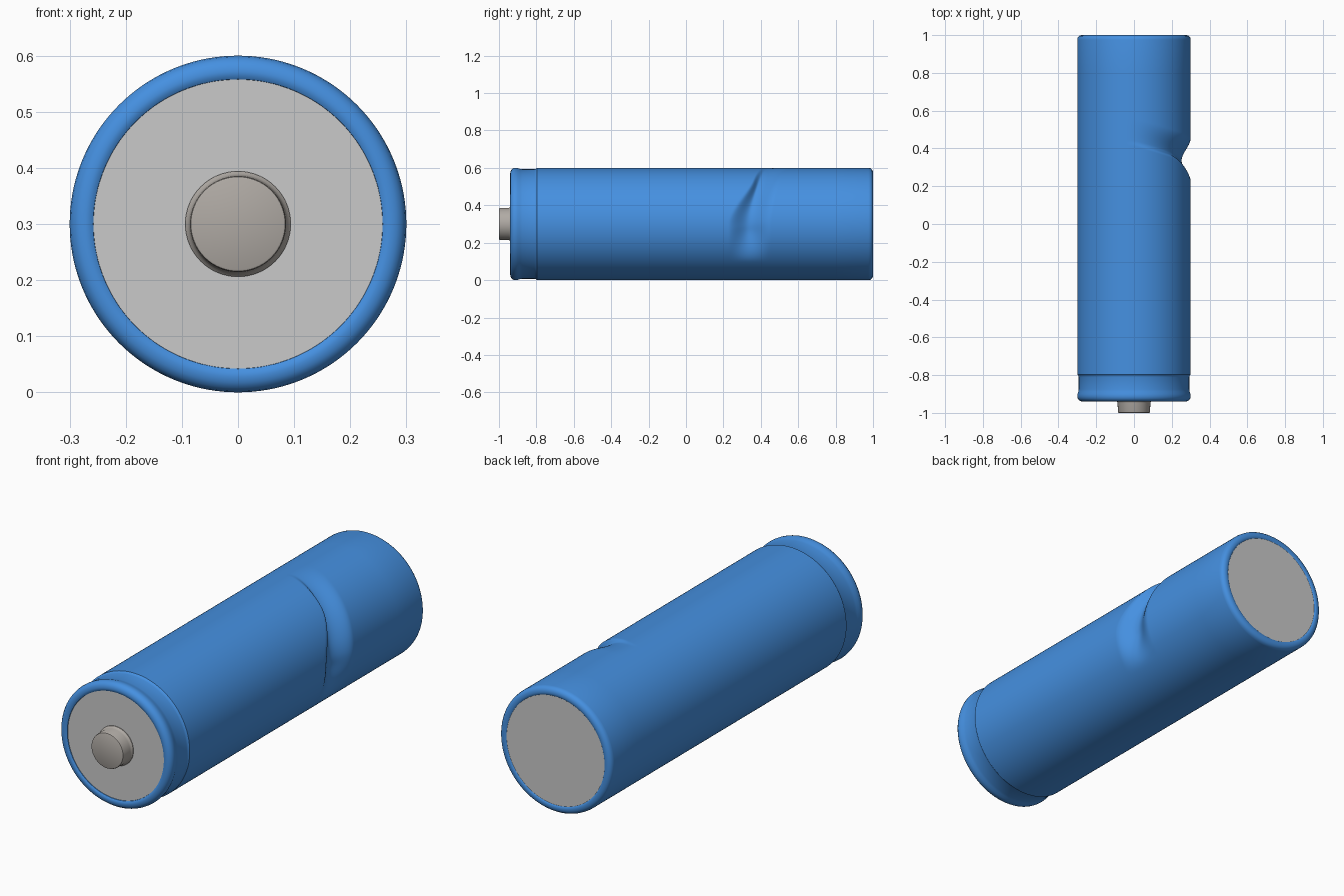
import bpy, math

if "Cube" in bpy.data.objects:
    bpy.data.objects.remove(bpy.data.objects["Cube"])


def material(name, rgb):
    m = bpy.data.materials.new(name)
    m.diffuse_color = (*rgb, 1)
    m.use_nodes = True
    m.node_tree.nodes["Principled BSDF"].inputs["Base Color"].default_value = m.diffuse_color
    return m


BLUE = material("blue wrap", (0.06, 0.28, 0.75))
GREY = material("light grey metal", (0.59, 0.59, 0.59))
WARM = material("warm grey metal", (0.43, 0.40, 0.37))


def lathe(name, profile, mat, n, shape=None, caps=(True, True)):
    """Revolve (y, radius) points about the battery axis, from front to back."""
    verts, faces = [], []
    for y, r in profile:
        for i in range(n):
            t = 2 * math.pi * i / n
            rr = shape(t, y, r) if shape else r
            verts.append((rr * math.cos(t), y, 0.3 + rr * math.sin(t)))
    for k in range(len(profile) - 1):
        for i in range(n):
            j = (i + 1) % n
            faces.append((k * n + i, k * n + n + i, k * n + n + j, k * n + j))
    if caps[0]:
        faces.append(tuple(range(n)))
    if caps[1]:
        s = (len(profile) - 1) * n
        faces.append(tuple(s + i for i in reversed(range(n))))
    me = bpy.data.meshes.new(name)
    me.from_pydata(verts, [], faces)
    me.materials.append(mat)
    ob = bpy.data.objects.new(name, me)
    bpy.context.collection.objects.link(ob)
    bpy.ops.object.select_all(action='DESELECT')
    ob.select_set(True)
    bpy.context.view_layer.objects.active = ob
    bpy.ops.object.mode_set(mode='EDIT')
    bpy.ops.mesh.select_all(action='SELECT')
    bpy.ops.mesh.normals_make_consistent(inside=False)
    bpy.ops.object.mode_set(mode='OBJECT')
    bpy.ops.object.shade_smooth_by_angle(angle=math.radians(35))
    return ob


def smooth(v):
    v = max(0.0, min(1.0, v))
    return v * v * (3 - 2 * v)


def dent(t, y, r):
    """Slanted crease pressed into the right side, steep at its front edge."""
    a = math.degrees(t)
    a = a - 360 if a > 180 else a
    up = max(0.0, min(1.0, a / 90))
    centre = 0.335 + 0.105 * up ** 1.3
    depth = 0.048 * smooth((a + 42) / 36) * smooth((100 - a) / 85)
    d = y - centre
    width = 0.11 - 0.085 * smooth(a / 50) if d < 0 else 0.12
    return r - depth * smooth(1 - abs(d) / width)


# Wrapped body with rounded ends, a shallow neck groove and the dent
front = [(-0.928, 0.257), (-0.935, 0.258), (-0.939, 0.264), (-0.94, 0.272),
         (-0.938, 0.283), (-0.932, 0.292), (-0.923, 0.298), (-0.912, 0.3),
         (-0.9, 0.299), (-0.888, 0.295), (-0.875, 0.293), (-0.81, 0.293),
         (-0.803, 0.295), (-0.797, 0.3), (-0.785, 0.3), (0.0, 0.3), (0.18, 0.3)]
middle = [(0.2 + 0.005 * i, 0.3) for i in range(81)]
back = [(0.8, 0.3), (0.975, 0.3), (0.986, 0.298), (0.994, 0.292),
        (0.999, 0.283), (1.0, 0.272), (0.998, 0.264), (0.994, 0.26)]
lathe("battery_body", front + middle + back, BLUE, 144, dent, (False, False))

# Metal end plates
lathe("front_plate", [(-0.932, 0.26), (-0.92, 0.26)], GREY, 96)
lathe("back_plate", [(0.98, 0.262), (0.996, 0.262)], GREY, 96)

# Positive terminal with flared foot and softened tip
lathe("terminal_button", [(-1.0, 0.081), (-0.9985, 0.084), (-0.995, 0.0855),
                          (-0.948, 0.0865), (-0.94, 0.089), (-0.935, 0.094),
                          (-0.925, 0.094)], WARM, 64)
